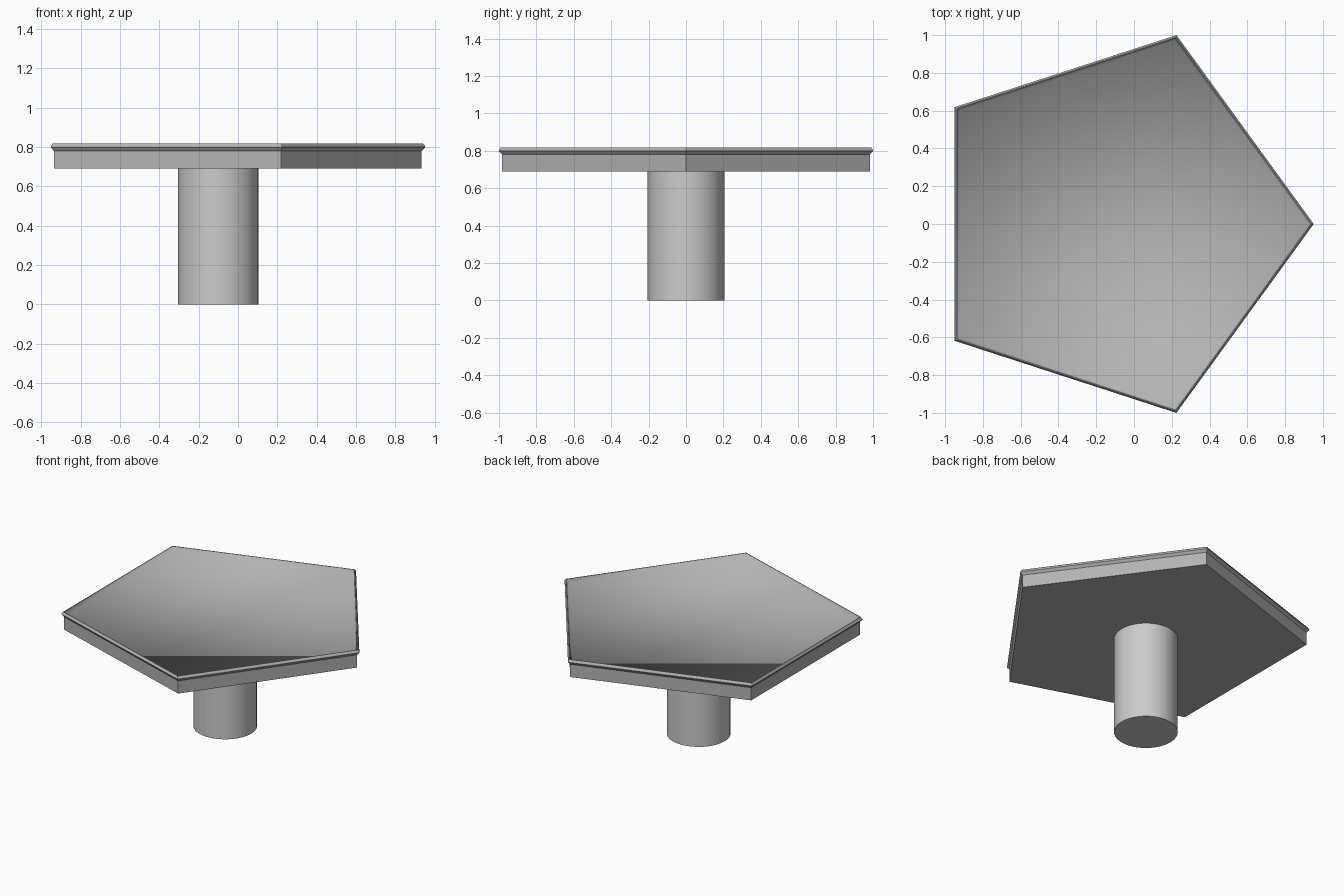
import bpy, bmesh, math

if "Cube" in bpy.data.objects:
    bpy.data.objects.remove(bpy.data.objects["Cube"])

CX = -0.10  # pentagon and column axis


def lathe(name, profile, sides, soft_cap=False):
    """Stack regular polygon rings from (radius, z) pairs and cap both ends.
    soft_cap blends the shading of the top cap into the band around it."""
    bm = bmesh.new()
    rings = []
    for r, z in profile:
        rings.append([bm.verts.new((r * math.cos(2 * math.pi * i / sides),
                                    r * math.sin(2 * math.pi * i / sides), z))
                      for i in range(sides)])
    bm.faces.new(rings[0][::-1])
    bm.faces.new(rings[-1])
    for a, b in zip(rings, rings[1:]):
        for i in range(sides):
            j = (i + 1) % sides
            bm.faces.new((a[i], a[j], b[j], b[i]))
    if soft_cap:
        for v in rings[-1]:
            for f in v.link_faces:
                f.smooth = True
    bmesh.ops.recalc_face_normals(bm, faces=bm.faces)
    mesh = bpy.data.meshes.new(name)
    bm.to_mesh(mesh)
    bm.free()
    ob = bpy.data.objects.new(name, mesh)
    ob.location.x = CX
    bpy.context.collection.objects.link(ob)
    return ob


# Round pedestal
column = lathe("column", [(0.205, 0.0), (0.205, 0.692)], 32)
bpy.context.view_layer.objects.active = column
column.select_set(True)
bpy.ops.object.shade_smooth_by_angle(angle=math.radians(30))

# Five-sided top with a flared lip and a shallow, softly shaded recess
top = lathe("table_top", [(1.034, 0.690), (1.034, 0.780), (1.0515, 0.798),
                          (1.0515, 0.804), (1.041, 0.817), (1.036, 0.817),
                          (1.020, 0.792)], 5, soft_cap=True)

# Darker grey for the top
grey = bpy.data.materials.new("dark_grey")
grey.diffuse_color = (0.45, 0.45, 0.45, 1)
grey.use_nodes = True
grey.node_tree.nodes["Principled BSDF"].inputs["Base Color"].default_value = grey.diffuse_color
top.data.materials.append(grey)
